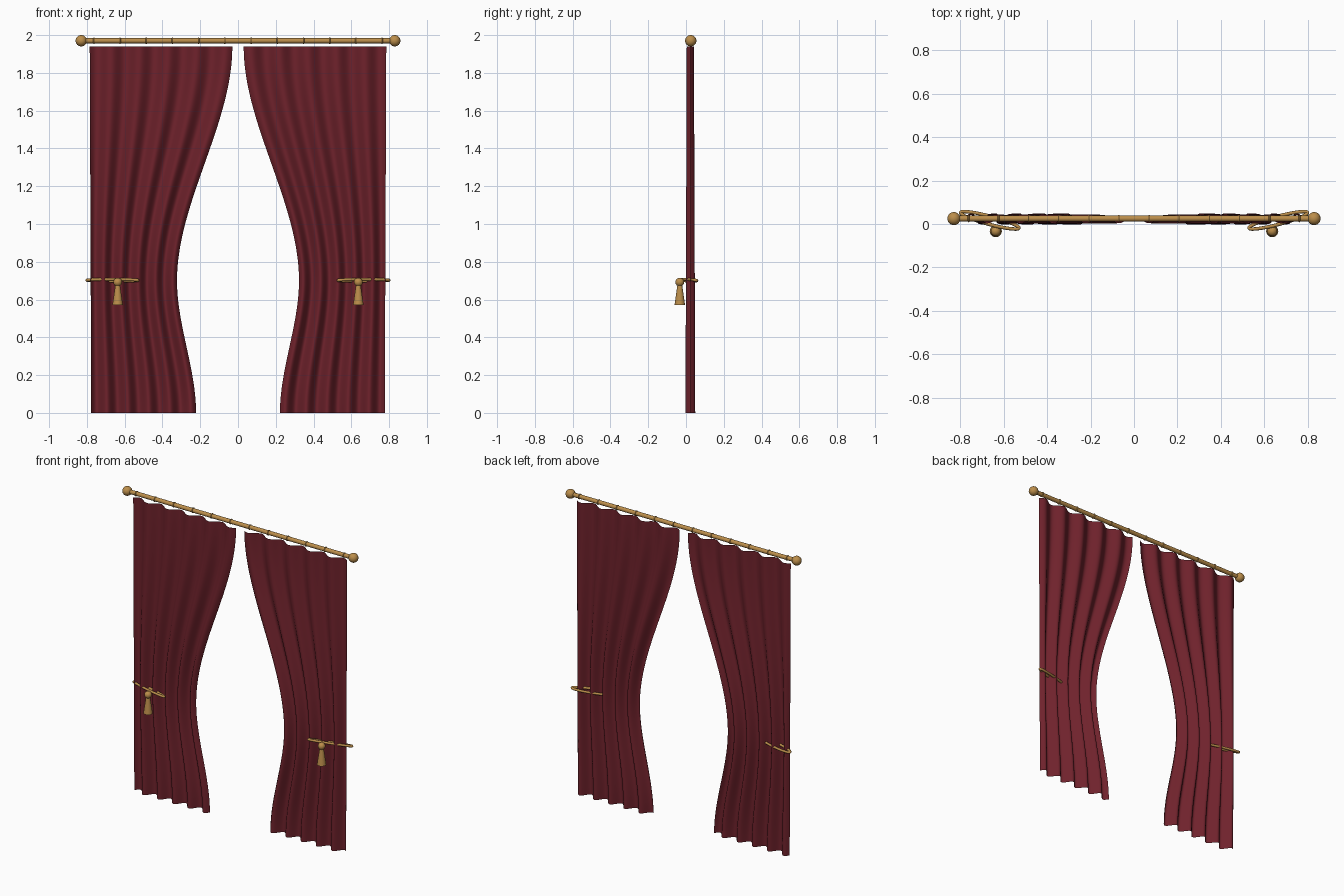
import bpy, math
from mathutils import Vector

cube = bpy.data.objects.get("Cube")
if cube:
    bpy.data.objects.remove(cube)


def material(name, rgb, rough):
    m = bpy.data.materials.new(name)
    m.use_nodes = True
    m.diffuse_color = (*rgb, 1)
    node = m.node_tree.nodes["Principled BSDF"]
    node.inputs["Base Color"].default_value = (*rgb, 1)
    node.inputs["Roughness"].default_value = rough
    return m


MAROON = material("maroon_cloth", (0.16, 0.016, 0.025), 0.9)
GOLD = material("antique_gold", (0.50, 0.27, 0.07), 0.5)
ROD_Y, ROD_Z = 0.025, 1.97


def grid_object(name, rows, mat, wrap=False):
    """Skin a list of point rows into a smooth surface; wrap closes both ways."""
    n, k = len(rows), len(rows[0])
    faces = []
    for i in range(n if wrap else n - 1):
        for j in range(k if wrap else k - 1):
            a, b = (i + 1) % n, (j + 1) % k
            faces.append((i * k + j, i * k + b, a * k + b, a * k + j))
    mesh = bpy.data.meshes.new(name)
    mesh.from_pydata([p for r in rows for p in r], [], faces)
    mesh.materials.append(mat)
    ob = bpy.data.objects.new(name, mesh)
    bpy.context.collection.objects.link(ob)
    mesh.shade_smooth()
    return ob


def finish(name, mat):
    ob = bpy.context.object
    ob.name = name
    ob.data.materials.append(mat)
    bpy.ops.object.shade_smooth_by_angle(angle=math.radians(40))
    return ob


def ball(name, loc, r):
    bpy.ops.mesh.primitive_uv_sphere_add(segments=24, ring_count=14, radius=r, location=loc)
    return finish(name, GOLD)


def cone(name, loc, r1, r2, depth, rot=(0, 0, 0)):
    bpy.ops.mesh.primitive_cone_add(vertices=24, radius1=r1, radius2=r2, depth=depth,
                                    location=loc, rotation=rot)
    return finish(name, GOLD)


def smoothstep(t):
    return t * t * (3 - 2 * t)


# Curtain panel: pleated sheet gathered towards the tie height
def curtain(name, side, top=1.94, tie=0.70, folds=5, nu=100, nv=60):
    rows = []
    for i in range(nv + 1):
        z = top * i / nv
        if z > tie:
            inner = 0.323 - 0.293 * smoothstep((z - tie) / (top - tie))
        else:
            inner = 0.222 + 0.101 * smoothstep(z / tie)
        outer = 0.777 + 0.008 * z / top
        amp = 0.026 - 0.007 * z / top
        row = []
        for j in range(nu + 1):
            u = j / nu
            y = 0.023 + amp * math.sin(u * folds * math.tau)
            row.append((side * (outer + (inner - outer) * u), y, z))
        rows.append(row)
    return grid_object(name, rows, MAROON)


# Tieback cord: slanted flat loop of round cord
def tieback(name, side, r=0.008, n=48, k=10):
    along = Vector((0.135, 0.036, 0))
    across = Vector((-0.005, 0.018, -0.005))
    centre = Vector((0.665, 0.017, 0.702))
    rows = []
    for i in range(n):
        t = math.tau * i / n
        p = centre + along * math.cos(t) + across * math.sin(t)
        d = (across * math.cos(t) - along * math.sin(t)).normalized()
        out = d.cross(Vector((0, 0, 1))).normalized()
        up = out.cross(d)
        ring = []
        for j in range(k):
            a = math.tau * j / k
            q = p + out * r * math.cos(a) + up * r * math.sin(a)
            ring.append((side * q.x, q.y, q.z))
        rows.append(ring)
    return grid_object(name, rows, GOLD, wrap=True)


# Rod
cone("curtain_rod", (0, ROD_Y, ROD_Z), 0.0135, 0.0135, 1.64, (0, math.pi / 2, 0))

for side, label in ((1, "left"), (-1, "right")):
    ball(label + "_finial", (side * 0.83, ROD_Y, ROD_Z), 0.03)
    for i in range(6):
        bpy.ops.mesh.primitive_torus_add(
            major_radius=0.0135, minor_radius=0.004, major_segments=24, minor_segments=8,
            location=(side * (0.07 + 0.1385 * i), ROD_Y, ROD_Z), rotation=(0, math.pi / 2, 0))
        finish(f"{label}_ring_{i + 1}", GOLD)
    curtain(label + "_curtain", side)
    tieback(label + "_tieback", side)
    # Tassel
    x, y = side * 0.637, -0.033
    ball(label + "_tassel_knot", (x, y, 0.692), 0.023)
    cone(label + "_tassel_skirt", (x, y, 0.622), 0.028, 0.013, 0.104)
